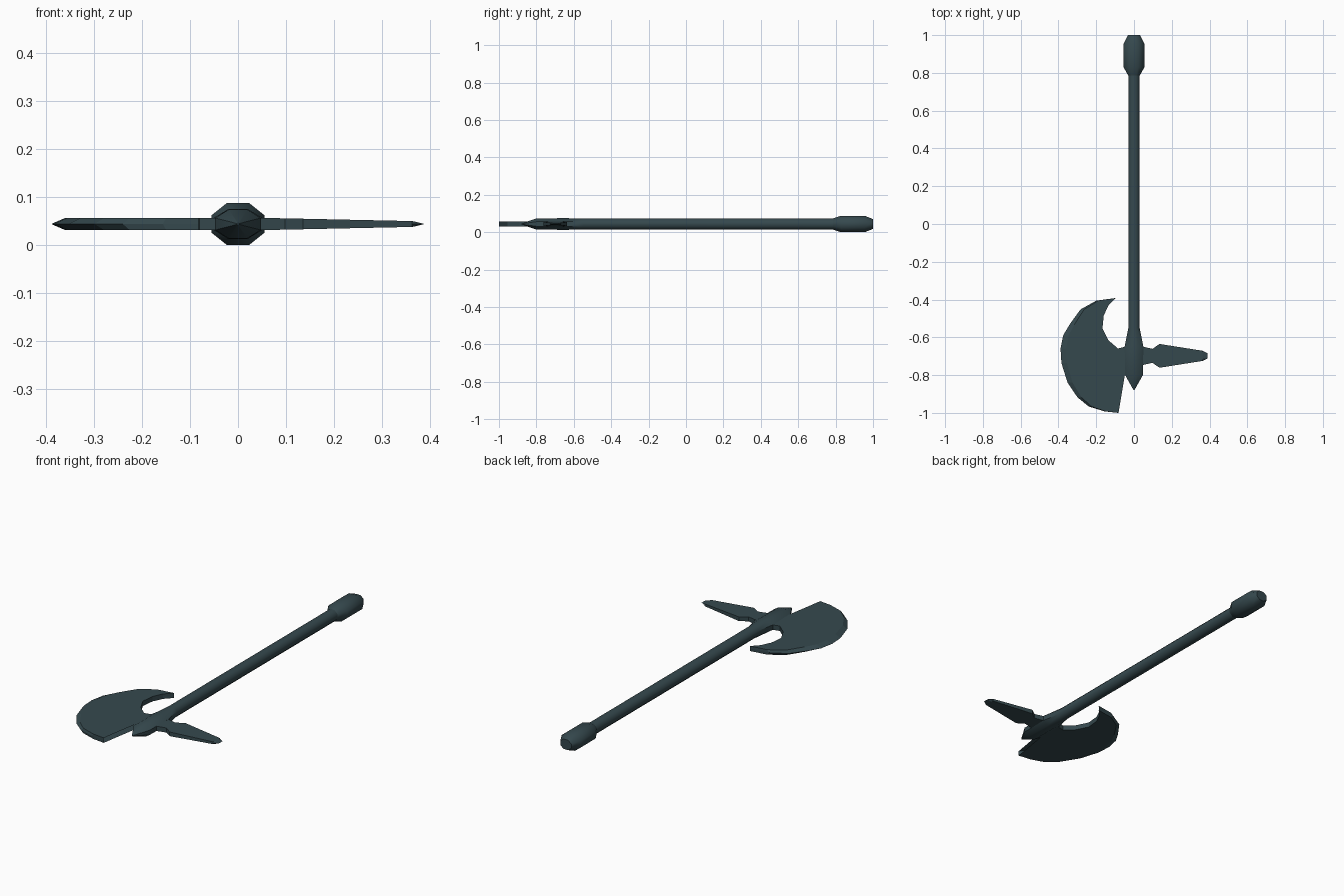
import bpy, bmesh, math

if "Cube" in bpy.data.objects:
    bpy.data.objects.remove(bpy.data.objects["Cube"])

ZC = 0.044  # height of the weapon's mid plane

steel = bpy.data.materials.new("dark_teal_steel")
steel.diffuse_color = (0.036, 0.066, 0.076, 1)
steel.use_nodes = True
steel.node_tree.nodes["Principled BSDF"].inputs["Base Color"].default_value = steel.diffuse_color


def finish(bm, name, angle=None):
    bmesh.ops.recalc_face_normals(bm, faces=bm.faces)
    me = bpy.data.meshes.new(name)
    bm.to_mesh(me)
    bm.free()
    me.materials.append(steel)
    ob = bpy.data.objects.new(name, me)
    bpy.context.collection.objects.link(ob)
    if angle:
        bpy.ops.object.select_all(action='DESELECT')
        ob.select_set(True)
        bpy.context.view_layer.objects.active = ob
        bpy.ops.object.shade_smooth_by_angle(angle=math.radians(angle))
    return ob


def bar(name, sections, sides=8):
    """Octagonal bar along y; sections are (y, half width, half height)."""
    bm = bmesh.new()
    rings = []
    k = 1 / math.cos(math.pi / sides)
    for y, rx, rz in sections:
        ring = []
        for i in range(sides):
            a = 2 * math.pi * (i + 0.5) / sides
            ring.append(bm.verts.new((rx * k * math.cos(a), y, ZC + rz * k * math.sin(a))))
        rings.append(ring)
    for r, s in zip(rings, rings[1:]):
        for i in range(sides):
            j = (i + 1) % sides
            bm.faces.new((r[i], r[j], s[j], s[i]))
    bm.faces.new(rings[0])
    bm.faces.new(rings[-1])
    return finish(bm, name, 50)


def plate(name, outline, inset, half):
    """Flat plate with a ridge round its rim; inset(x, y) shifts the flat faces in x,
    half(x) is the half thickness."""
    bm = bmesh.new()
    rings = []
    for side in (1, 0, -1):
        ring = []
        for x, y in outline:
            fx = x + (inset(x, y) if side else 0)
            ring.append(bm.verts.new((fx, y, ZC + side * half(x))))
        rings.append(ring)
    n = len(outline)
    for r, s in zip(rings, rings[1:]):
        for i in range(n):
            j = (i + 1) % n
            bm.faces.new((r[i], r[j], s[j], s[i]))
    caps = [bm.faces.new(rings[0]), bm.faces.new(rings[-1])]
    bmesh.ops.triangulate(bm, faces=caps)
    return finish(bm, name)


# Shaft with swollen, pointed head socket
bar("shaft", [(-0.88, 0.002, 0.002), (-0.80, 0.047, 0.03), (-0.65, 0.05, 0.031),
              (-0.55, 0.03, 0.03), (0.80, 0.03, 0.03)])

# Pommel
bar("pommel", [(0.785, 0.03, 0.03), (0.83, 0.055, 0.044),
               (0.955, 0.055, 0.044), (1.0, 0.032, 0.026)])

# Crescent blade: cutting edge, then inner curve and neck
edge = [(-0.098, -0.392), (-0.2, -0.406), (-0.283, -0.452), (-0.341, -0.532),
        (-0.375, -0.59), (-0.389, -0.66), (-0.384, -0.737), (-0.352, -0.839),
        (-0.299, -0.918), (-0.24, -0.966), (-0.156, -0.992), (-0.082, -1.0)]
inner = [(-0.124, -0.955), (-0.14, -0.89), (-0.135, -0.817), (-0.112, -0.748),
         (-0.08, -0.727), (-0.04, -0.748), (-0.04, -0.648), (-0.085, -0.659),
         (-0.135, -0.616), (-0.167, -0.553), (-0.16, -0.484), (-0.135, -0.431)]
plate("blade", edge + inner,
      lambda x, y: 0.03 * max(0, (-x - 0.09) / 0.3) if (x, y) in edge else 0,
      lambda x: 0.013)

# Back spike, mirrored about its own centre line
SY = -0.695
half_spike = [(0.04, -0.648), (0.098, -0.661), (0.135, -0.635),
              (0.362, -0.671), (0.388, -0.684)]
lower = [(x, 2 * (SY - 0.003) - y) for x, y in reversed(half_spike)]
plate("back_spike", half_spike + lower,
      lambda x, y: -0.022 if x > 0.38 else 0,
      lambda x: 0.013 - 0.0075 * max(0, x - 0.04) / 0.35)
